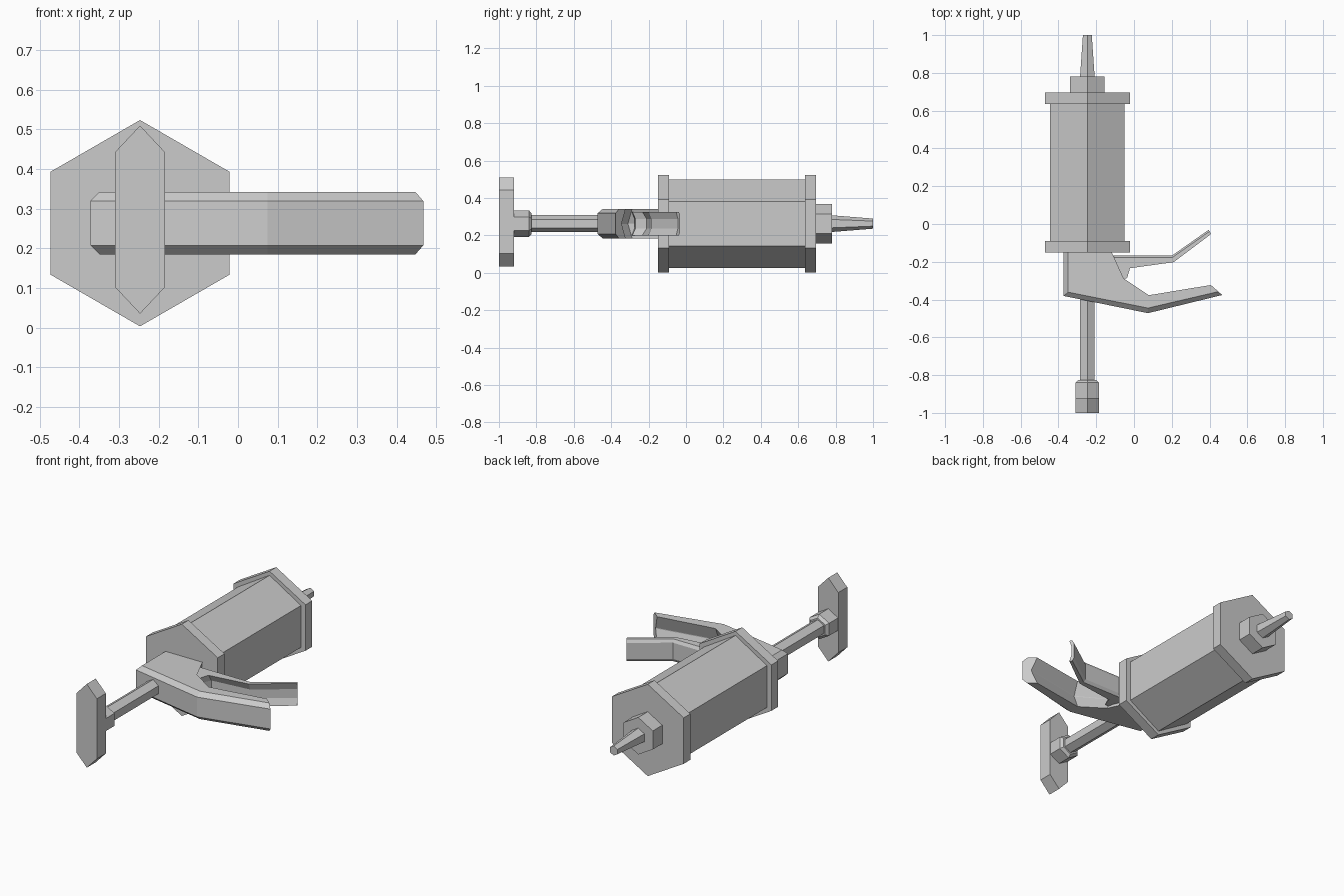
import bpy, bmesh, math

if "Cube" in bpy.data.objects:
    bpy.data.objects.remove(bpy.data.objects["Cube"])

CX, CZ = -0.247, 0.263   # long axis of the tool


def loft(name, rings):
    """Skin matching rings of points and cap both ends."""
    bm = bmesh.new()
    loops = [[bm.verts.new(p) for p in ring] for ring in rings]
    n = len(loops[0])
    for a, b in zip(loops, loops[1:]):
        for i in range(n):
            j = (i + 1) % n
            bm.faces.new((a[i], a[j], b[j], b[i]))
    bm.faces.new(loops[0])
    bm.faces.new(loops[-1][::-1])
    bmesh.ops.recalc_face_normals(bm, faces=bm.faces)
    mesh = bpy.data.meshes.new(name)
    bm.to_mesh(mesh)
    bm.free()
    ob = bpy.data.objects.new(name, mesh)
    bpy.context.collection.objects.link(ob)
    return ob


def hex_prism(name, stations, sx=1.0):
    """Six-sided body along y from (y, radius) stations, corner on top."""
    angles = [math.radians(60 * k + 90) for k in range(6)]
    return loft(name, [[(CX + sx * r * math.cos(a), y, CZ + r * math.sin(a))
                        for a in angles] for y, r in stations])


def grip(name, stations, outer_z, full_z, groove_z):
    """Grip bar: each station gives outer, chamfer, inner and groove (x, y)."""
    rings = []
    for outer, cham, inner, groove in stations:
        half = [(outer, outer_z), (cham, full_z), (inner, full_z), (groove, groove_z)]
        rings.append([(x, y, CZ + z) for (x, y), z in half] +
                     [(x, y, CZ - z) for (x, y), z in reversed(half)])
    return loft(name, rings)


# Barrel with end flanges, nozzle and plunger rod
hex_prism("barrel", [(-0.10, 0.237), (0.65, 0.237)], 0.96)
hex_prism("rear_flange", [(-0.15, 0.26), (-0.09, 0.26)])
hex_prism("front_flange", [(0.635, 0.26), (0.695, 0.26)])
hex_prism("nozzle_collar", [(0.69, 0.105), (0.78, 0.105)])
hex_prism("nozzle", [(0.775, 0.045), (1.0, 0.027)])
hex_prism("plunger_rod", [(-0.85, 0.045), (-0.35, 0.045)])
hex_prism("rod_collar", [(-0.925, 0.071), (-0.84, 0.071), (-0.825, 0.055)])

# Push plate at the end of the rod
plate = [(0, 0.237), (0.063, 0.17), (0.063, -0.17),
         (0, -0.237), (-0.063, -0.17), (-0.063, 0.17)]
loft("push_plate", [[(CX + x, y, CZ + 0.009 + z) for x, z in plate]
                    for y in (-1.0, -0.92)])

# Handle: bevelled palm side, grooved inner side
grip("handle", [
    ((-0.372, -0.14), (-0.349, -0.14), (-0.122, -0.14), (-0.123, -0.14)),
    ((-0.372, -0.381), (-0.349, -0.361), (-0.055, -0.288), (-0.09, -0.31)),
    ((0.074, -0.472), (0.074, -0.445), (0.079, -0.377), (0.077, -0.408)),
    ((0.467, -0.376), (0.447, -0.358), (0.407, -0.323), (0.431, -0.344)),
], 0.056, 0.079, 0.002)

# Trigger: bevelled finger side, channel behind
grip("trigger", [
    ((-0.14, -0.168), (-0.14, -0.178), (-0.065, -0.29), (-0.072, -0.275)),
    ((-0.085, -0.168), (-0.075, -0.178), (-0.037, -0.287), (-0.047, -0.27)),
    ((-0.02, -0.168), (-0.02, -0.178), (-0.021, -0.234), (-0.02, -0.21)),
    ((0.20, -0.168), (0.202, -0.178), (0.21, -0.202), (0.205, -0.186)),
    ((0.395, -0.031), (0.4, -0.039), (0.408, -0.053), (0.402, -0.043)),
], 0.046, 0.063, 0.025)
